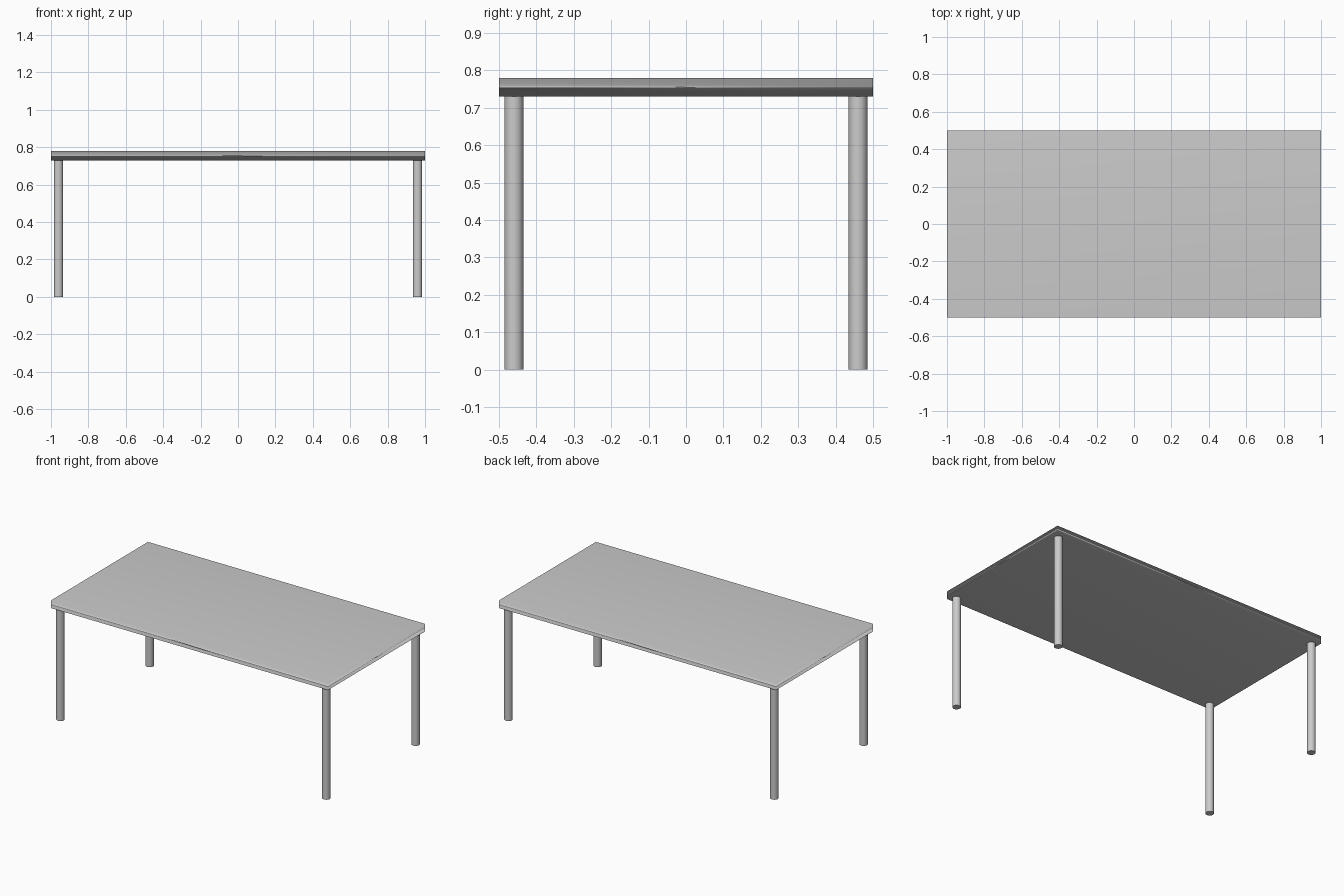
import bpy

if "Cube" in bpy.data.objects:
    bpy.data.objects.remove(bpy.data.objects["Cube"])

TOP_Z, THICK = 0.78, 0.05
LEG_R, LEG_X, LEG_Y = 0.025, 0.96, 0.46
LEG_H = TOP_Z - THICK

# Table top: a thin slab, smooth shaded with area-weighted normals
bpy.ops.mesh.primitive_cube_add(size=1, location=(0, 0, TOP_Z - THICK / 2))
top = bpy.context.object
top.name = "table_top"
top.scale = (2, 1, THICK)
bpy.ops.object.transform_apply(location=False, rotation=False, scale=True)
bpy.ops.object.shade_smooth()
weighted = top.modifiers.new("area_normals", 'WEIGHTED_NORMAL')
weighted.mode = 'FACE_AREA'
weighted.keep_sharp = False

# Four round legs, one near each corner
for side, sx in (("left", -1), ("right", 1)):
    for end, sy in (("front", -1), ("back", 1)):
        bpy.ops.mesh.primitive_cylinder_add(
            vertices=32, radius=LEG_R, depth=LEG_H,
            location=(sx * LEG_X, sy * LEG_Y, LEG_H / 2))
        bpy.context.object.name = f"{end}_{side}_leg"
        bpy.ops.object.shade_smooth_by_angle()
